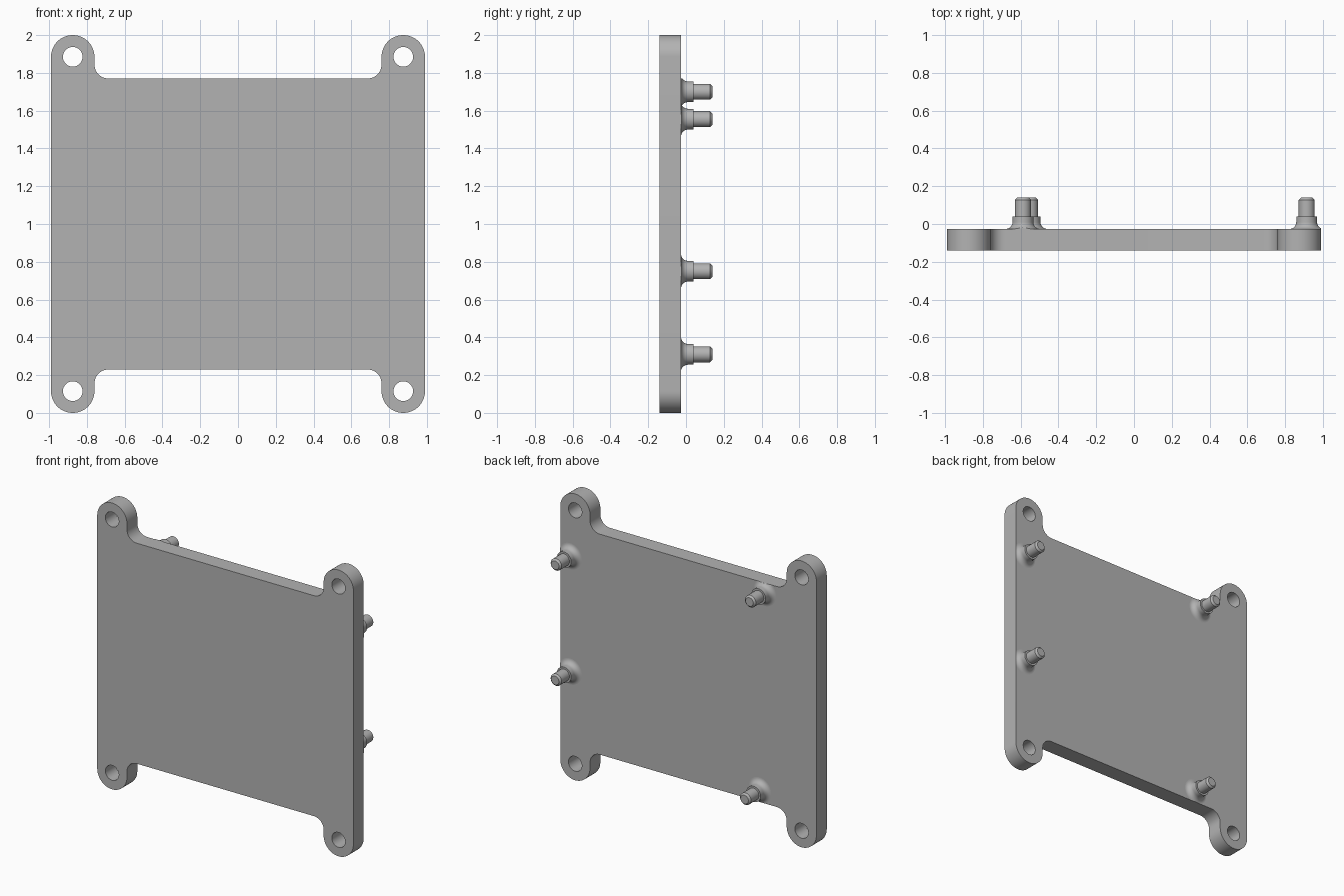
import bpy
import bmesh
from math import sin, cos, pi, radians
from mathutils import Vector

cube = bpy.data.objects.get("Cube")
if cube:
    bpy.data.objects.remove(cube, do_unlink=True)

HALF_W, HEIGHT = 0.99, 2.0
FRONT, BACK = -0.14, -0.026
EAR_R, HOLE_R, FILLET_R, STEP = 0.115, 0.052, 0.075, 0.23
EAR_X = HALF_W - EAR_R

grey = bpy.data.materials.new("plain grey")
grey.use_nodes = True
colour = (0.45, 0.45, 0.45, 1)
grey.diffuse_color = colour
grey.node_tree.nodes["Principled BSDF"].inputs["Base Color"].default_value = colour


def arc(cx, cy, r, start, end, steps):
    angles = [radians(start + (end - start) * i / steps) for i in range(steps + 1)]
    return [(cx + r * cos(a), cy + r * sin(a)) for a in angles]


def finish(obj):
    obj.data.materials.clear()
    obj.data.materials.append(grey)
    bpy.ops.object.select_all(action='DESELECT')
    obj.select_set(True)
    bpy.context.view_layer.objects.active = obj
    bpy.ops.object.shade_smooth_by_angle(angle=radians(35))


# Plate outline: one corner ear, mirrored up and then across
corner = arc(EAR_X - EAR_R - FILLET_R, STEP - FILLET_R, FILLET_R, 90, 0, 12)
corner += arc(EAR_X, EAR_R, EAR_R, 180, 360, 32)
side = corner + [(x, HEIGHT - z) for x, z in reversed(corner)]
outline = side + [(-x, z) for x, z in reversed(side)]
loops = [outline]
for x in (-EAR_X, EAR_X):
    for z in (EAR_R, HEIGHT - EAR_R):
        loops.append(arc(x, z, HOLE_R, 0, 360, 32)[:-1])

# Plate with four screw holes
curve = bpy.data.curves.new("plate_outline", 'CURVE')
curve.dimensions = '2D'
curve.fill_mode = 'BOTH'
curve.extrude = (BACK - FRONT) / 2
for loop in loops:
    spline = curve.splines.new('POLY')
    spline.points.add(len(loop) - 1)
    for point, (x, z) in zip(spline.points, loop):
        point.co = (x, z, 0, 1)
    spline.use_cyclic_u = True
helper = bpy.data.objects.new("plate_outline", curve)
bpy.context.collection.objects.link(helper)
bpy.context.view_layer.update()
mesh = bpy.data.meshes.new_from_object(
    helper.evaluated_get(bpy.context.evaluated_depsgraph_get()))
bpy.data.objects.remove(helper, do_unlink=True)
bm = bmesh.new()
bm.from_mesh(mesh)
for v in bm.verts:
    x, z, depth = v.co
    v.co = (x, (FRONT + BACK) / 2 - depth, z)
bmesh.ops.remove_doubles(bm, verts=bm.verts, dist=0.0001)
bmesh.ops.recalc_face_normals(bm, faces=bm.faces)
bm.to_mesh(mesh)
bm.free()
plate = bpy.data.objects.new("plate", mesh)
bpy.context.collection.objects.link(plate)
finish(plate)

# Standoff profile: flared foot, collar, pin and chamfered tip
FOOT_R, COLLAR_R, PIN_R = 0.036, 0.055, 0.042
profile = arc(COLLAR_R + FOOT_R, BACK + FOOT_R, FOOT_R, 270, 180, 10)
profile += [(COLLAR_R, 0.041), (PIN_R, 0.041), (PIN_R, 0.128),
            (PIN_R - 0.012, 0.14), (0, 0.14)]


def standoff(name, px, pz):
    bm = bmesh.new()
    verts = [bm.verts.new((r, y, 0)) for r, y in profile]
    edges = [bm.edges.new(pair) for pair in zip(verts, verts[1:])]
    bmesh.ops.spin(bm, geom=verts + edges, cent=(0, 0, 0), axis=(0, 1, 0),
                   angle=2 * pi, steps=40, use_merge=True)
    bmesh.ops.remove_doubles(bm, verts=bm.verts, dist=0.0001)
    bmesh.ops.recalc_face_normals(bm, faces=bm.faces)
    # Trim the flared foot flush with the plate edges
    for v in bm.verts:
        v.co += Vector((px, 0, pz))
        v.co.x = min(v.co.x, HALF_W)
        v.co.z = min(max(v.co.z, STEP), HEIGHT - STEP)
    mesh = bpy.data.meshes.new(name)
    bm.to_mesh(mesh)
    bm.free()
    obj = bpy.data.objects.new(name, mesh)
    bpy.context.collection.objects.link(obj)
    finish(obj)


standoff("upper_left_standoff", 0.914, 1.555)
standoff("lower_left_standoff", 0.914, 0.75)
standoff("upper_right_standoff", -0.588, 1.70)
standoff("lower_right_standoff", -0.55, 0.31)
